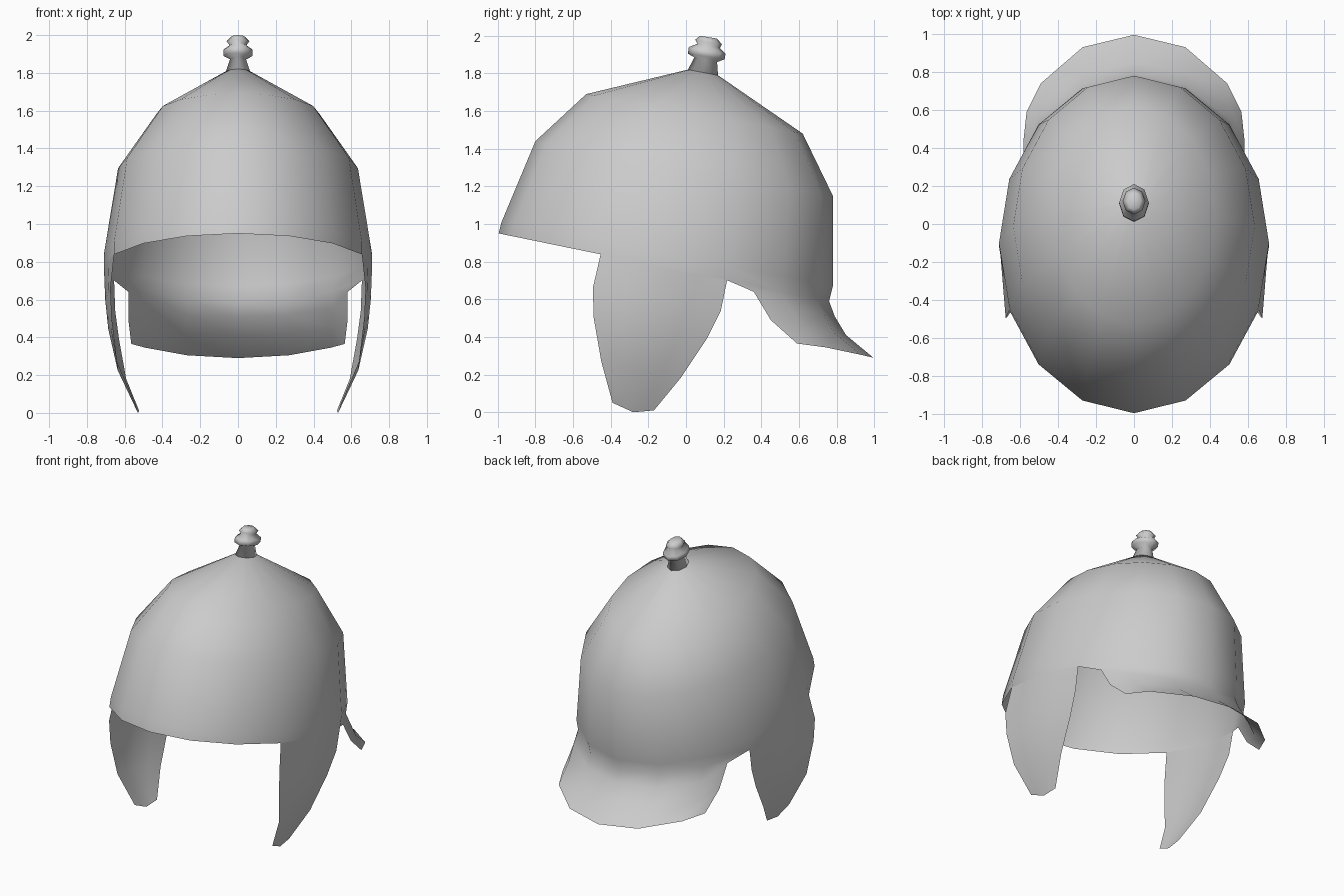
import bpy, bmesh
from math import sin, cos, radians
from mathutils import Vector

if "Cube" in bpy.data.objects:
    bpy.data.objects.remove(bpy.data.objects["Cube"])


def ring(rx, front, back, n=16):
    """Tilted elliptical ring, from its front and back (y, z) points; index 0 is the back."""
    (y0, z0), (y1, z1) = front, back
    pts = []
    for i in range(n):
        t = 2 * 3.14159265 * i / n
        s = (1 + cos(t)) / 2
        pts.append(Vector((rx * sin(t), y0 + (y1 - y0) * s, z0 + (z1 - z0) * s)))
    return pts


def bridge(bm, a, b, closed=True):
    for i in range(len(a) if closed else len(a) - 1):
        j = (i + 1) % len(a)
        bm.faces.new((a[i], a[j], b[j], b[i]))


def loft(bm, rows, closed=True):
    vs = [[bm.verts.new(p) for p in r] for r in rows]
    for a, b in zip(vs, vs[1:]):
        bridge(bm, a, b, closed)
    return vs


def finish(bm, name):
    bmesh.ops.recalc_face_normals(bm, faces=bm.faces)
    for f in bm.faces:
        f.smooth = True
    me = bpy.data.meshes.new(name)
    bm.to_mesh(me)
    bm.free()
    ob = bpy.data.objects.new(name, me)
    bpy.context.collection.objects.link(ob)
    return ob


# Dome: tilted rings from the rim up to the finial seat
rim = ring(0.71, (-0.995, 0.95), (0.76, 0.59))
bm = bmesh.new()
vs = loft(bm, [rim,
               ring(0.71, (-0.98, 1.01), (0.78, 0.67)),
               ring(0.635, (-0.80, 1.44), (0.78, 1.15)),
               ring(0.43, (-0.53, 1.69), (0.62, 1.48)),
               ring(0.065, (0.01, 1.82), (0.17, 1.79))])
bm.faces.new(vs[-1])

# Neck guard: flares out of the back of the rim, columns from centre to side
half = [
    [(0, 0.79, 0.51), (0, 0.85, 0.41), (0, 0.995, 0.29)],
    [(0.27, 0.73, 0.52), (0.28, 0.79, 0.42), (0.27, 0.93, 0.305)],
    [(0.505, 0.55, 0.56), (0.505, 0.61, 0.45), (0.49, 0.74, 0.345)],
    [(0.58, 0.36, 0.64), (0.58, 0.45, 0.49), (0.565, 0.59, 0.365)],
]
prev = [vs[0][k % 16] for k in range(-3, 4)]
for r in range(3):
    row = []
    for k in range(-3, 4):
        x, y, z = half[abs(k)][r]
        row.append(bm.verts.new((x if k >= 0 else -x, y, z)))
    bridge(bm, prev, row, closed=False)
    prev = row
finish(bm, "dome_with_neck_guard")

# Cheek guards: rows given by front, middle x and back points, hung from the rim
f, m, b = rim[5], rim[4], rim[3]
rows = [[f, (f + m) / 2, m, (m + b) / 2, b]]
for front, xm, back, sag in [
        ((0.675, -0.495, 0.66), 0.703, (0.65, 0.185, 0.54), 0),
        ((0.668, -0.49, 0.50), 0.687, (0.63, 0.11, 0.39), 0),
        ((0.64, -0.45, 0.27), 0.637, (0.592, -0.03, 0.18), 0),
        ((0.545, -0.39, 0.05), 0.53, (0.523, -0.17, 0.01), 0.03)]:
    a, c = Vector(front), Vector(back)
    mid = (a + c) / 2
    mid.x = xm
    mid.z -= sag
    rows.append([a, (a + mid) / 2, mid, (mid + c) / 2, c])
bm = bmesh.new()
loft(bm, rows, closed=False)
# outward side faces +x
cheek = finish(bm, "cheek_guards")
if sum(p.normal.x for p in cheek.data.polygons) < 0:
    cheek.data.flip_normals()
mir = cheek.modifiers.new("mirror", 'MIRROR')
mir.use_axis[0] = True

# Finial: small turned knob, leaning back slightly
bm = bmesh.new()
prof = [(0.065, (0.01, 1.82), (0.17, 1.79)),
        (0.042, (0.045, 1.885), (0.165, 1.86)),
        (0.078, (0.01, 1.905), (0.205, 1.875)),
        (0.078, (0.015, 1.94), (0.21, 1.905)),
        (0.045, (0.06, 1.957), (0.18, 1.935)),
        (0.06, (0.05, 1.98), (0.19, 1.955)),
        (0.035, (0.075, 2.0), (0.165, 1.985))]
vs = loft(bm, [ring(*p, n=8) for p in prof])
bm.faces.new(vs[-1])
bm.faces.new(vs[0])
finish(bm, "finial")
